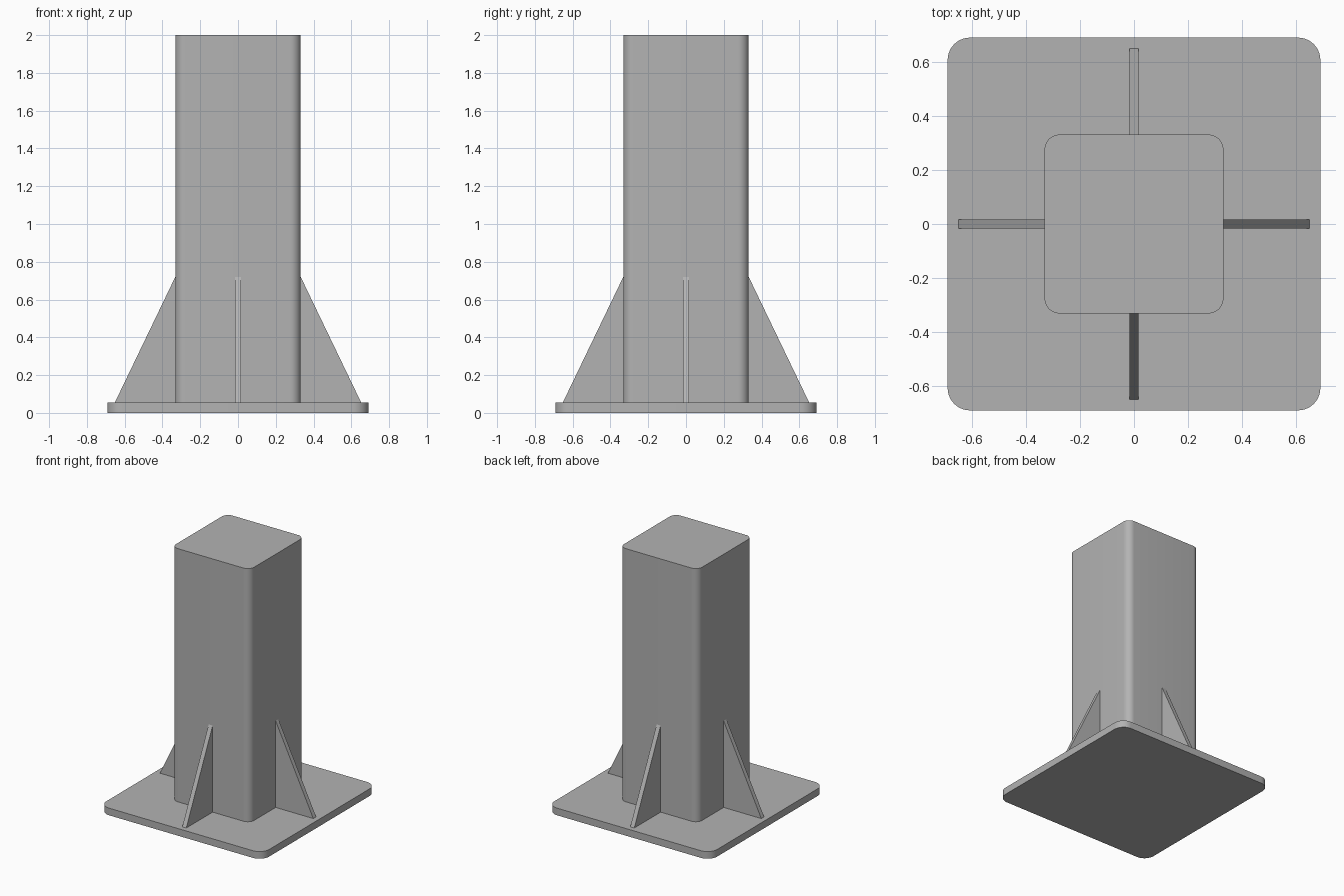
import bpy
import bmesh
import math

cube = bpy.data.objects.get("Cube")
if cube:
    bpy.data.objects.remove(cube, do_unlink=True)

GREY = (0.45, 0.45, 0.45, 1.0)
steel = bpy.data.materials.new("grey_steel")
steel.use_nodes = True
steel.diffuse_color = GREY
steel.node_tree.nodes["Principled BSDF"].inputs["Base Color"].default_value = GREY


def extrude_profile(name, points, offset):
    """Make a solid by extruding a closed profile along an offset vector."""
    bm = bmesh.new()
    face = bm.faces.new([bm.verts.new(p) for p in points])
    result = bmesh.ops.extrude_face_region(bm, geom=[face])
    moved = [v for v in result["geom"] if isinstance(v, bmesh.types.BMVert)]
    bmesh.ops.translate(bm, verts=moved, vec=offset)
    bmesh.ops.recalc_face_normals(bm, faces=bm.faces)
    mesh = bpy.data.meshes.new(name)
    bm.to_mesh(mesh)
    bm.free()
    mesh.materials.append(steel)
    obj = bpy.data.objects.new(name, mesh)
    bpy.context.collection.objects.link(obj)
    return obj


def rounded_square(half, radius, z, steps=10):
    """Corner points of a square with rounded corners."""
    points = []
    for corner in range(4):
        mid = math.pi / 4 + corner * math.pi / 2
        cx = math.copysign(half - radius, math.cos(mid))
        cy = math.copysign(half - radius, math.sin(mid))
        for i in range(steps + 1):
            a = (corner + i / steps) * math.pi / 2
            points.append((cx + radius * math.cos(a), cy + radius * math.sin(a), z))
    return points


def smooth(obj):
    bpy.ops.object.select_all(action="DESELECT")
    obj.select_set(True)
    bpy.context.view_layer.objects.active = obj
    bpy.ops.object.shade_smooth_by_angle(angle=math.radians(30))


BASE_TOP = 0.055
COLUMN_HALF = 0.332
RIB_THICKNESS = 0.034

# Base plate and square column
smooth(extrude_profile("base_plate", rounded_square(0.692, 0.083, 0), (0, 0, BASE_TOP)))
smooth(extrude_profile("column", rounded_square(COLUMN_HALF, 0.055, BASE_TOP),
                       (0, 0, 2 - BASE_TOP)))

# Triangular stiffening ribs, one on each side of the column
rib_profile = [(COLUMN_HALF, -RIB_THICKNESS / 2, BASE_TOP),
               (0.652, -RIB_THICKNESS / 2, BASE_TOP),
               (COLUMN_HALF, -RIB_THICKNESS / 2, 0.72)]
for i, side in enumerate(("left", "back", "right", "front")):
    rib = extrude_profile(side + "_rib", rib_profile, (0, RIB_THICKNESS, 0))
    rib.rotation_euler.z = i * math.pi / 2
